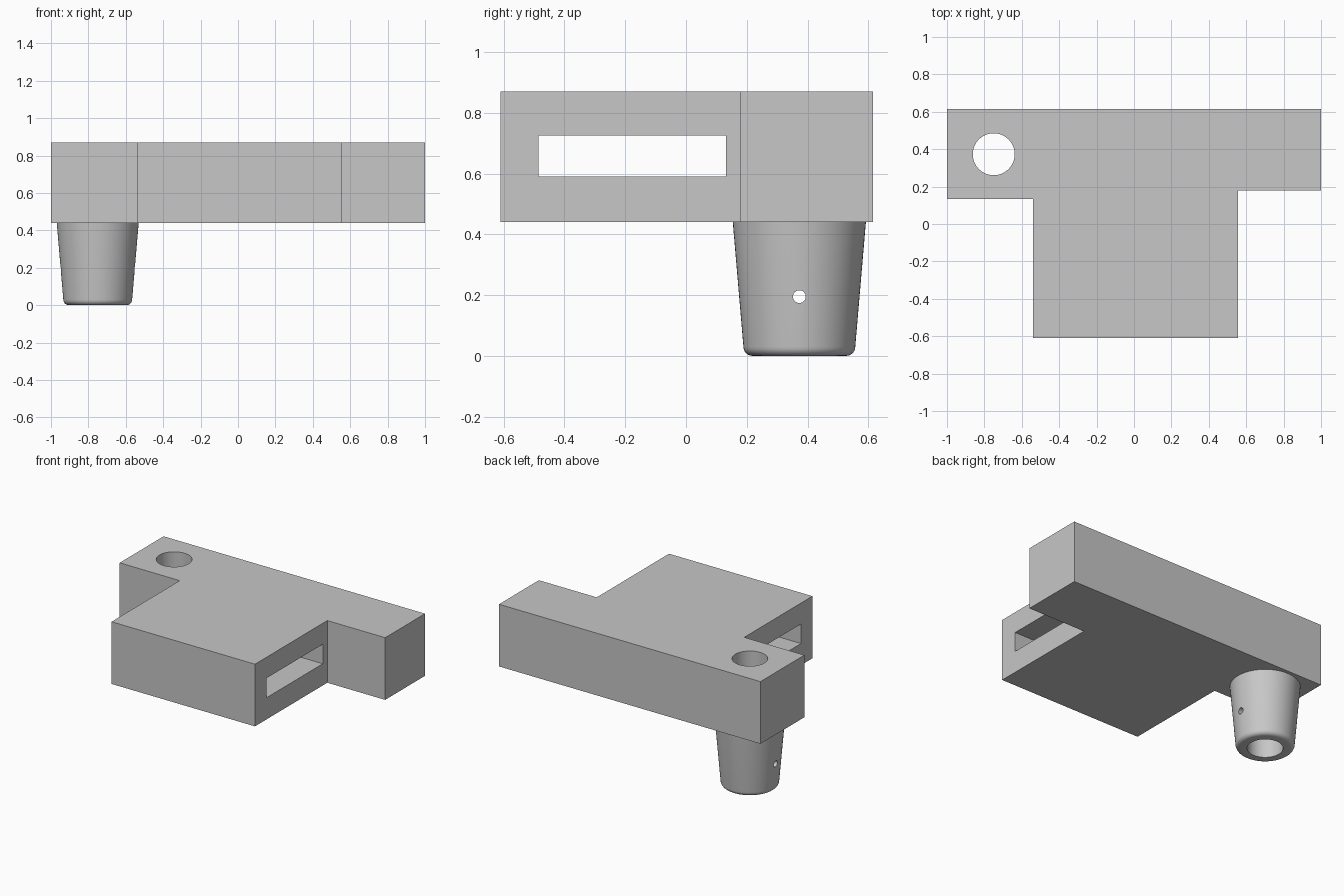
import bpy, bmesh, math
from mathutils import Matrix, Vector

cube = bpy.data.objects.get("Cube")
if cube:
    bpy.data.objects.remove(cube, do_unlink=True)

BOTTOM, TOP = 0.44, 0.87
BOSS_X, BOSS_Y = -0.75, 0.373

grey = bpy.data.materials.new("plain grey")
grey.use_nodes = True
grey.diffuse_color = (0.57, 0.57, 0.57, 1)
grey.node_tree.nodes["Principled BSDF"].inputs["Base Color"].default_value = grey.diffuse_color


def finish(name, bm):
    bmesh.ops.recalc_face_normals(bm, faces=bm.faces[:])
    mesh = bpy.data.meshes.new(name)
    bm.to_mesh(mesh)
    bm.free()
    mesh.materials.append(grey)
    obj = bpy.data.objects.new(name, mesh)
    bpy.context.collection.objects.link(obj)
    return obj


def prism(name, outline, z0, z1):
    bm = bmesh.new()
    face = bm.faces.new([bm.verts.new((x, y, z0)) for x, y in outline])
    top = bmesh.ops.extrude_face_region(bm, geom=[face])["geom"]
    verts = [v for v in top if isinstance(v, bmesh.types.BMVert)]
    bmesh.ops.translate(bm, verts=verts, vec=(0, 0, z1 - z0))
    return finish(name, bm)


def cylinder(name, radius, length, center, axis="Z", sides=64):
    bm = bmesh.new()
    turn = Matrix.Rotation(math.pi / 2, 4, "Y") if axis == "X" else Matrix()
    bmesh.ops.create_cone(bm, cap_ends=True, segments=sides, radius1=radius,
                          radius2=radius, depth=length,
                          matrix=Matrix.Translation(Vector(center)) @ turn)
    return finish(name, bm)


def lathe(name, profile, x, y, sides=64):
    bm = bmesh.new()
    rings = [[bm.verts.new((x + r * math.cos(2 * math.pi * i / sides),
                            y + r * math.sin(2 * math.pi * i / sides), z))
              for i in range(sides)] for r, z in profile]
    for a, b in zip(rings, rings[1:]):
        for i in range(sides):
            j = (i + 1) % sides
            bm.faces.new((a[i], a[j], b[j], b[i]))
    bm.faces.new(rings[0])
    bm.faces.new(rings[-1])
    return finish(name, bm)


def combine(target, other, operation):
    mod = target.modifiers.new(operation, "BOOLEAN")
    mod.operation, mod.solver, mod.object = operation, "EXACT", other
    bpy.context.view_layer.objects.active = target
    bpy.ops.object.modifier_apply(modifier=mod.name)
    bpy.data.objects.remove(other, do_unlink=True)


# T-shaped block with unequal wings
block = prism("bracket_body", [(-1, 0.615), (-1, 0.135), (-0.54, 0.135), (-0.54, -0.61),
                               (0.557, -0.61), (0.557, 0.18), (1, 0.18), (1, 0.615)],
              BOTTOM, TOP)

# tapered boss with a rounded foot, running up into the block
fillet, foot = 0.03, 0.184
profile = [(foot - fillet + fillet * math.sin(t), fillet - fillet * math.cos(t))
           for t in (math.pi / 2 * i / 6 for i in range(7))]
profile += [(0.219, BOTTOM), (0.219, BOTTOM + 0.06)]
combine(block, lathe("boss", profile, BOSS_X, BOSS_Y), "UNION")

# vertical bore, cross pin hole and the slot through the stem
combine(block, cylinder("bore", 0.112, 2, (BOSS_X, BOSS_Y, 0.5)), "DIFFERENCE")
combine(block, cylinder("pin_hole", 0.021, 0.8, (BOSS_X, BOSS_Y, 0.195), "X", 32), "DIFFERENCE")
slot = [(-0.7, -0.485), (0.7, -0.485), (0.7, 0.131), (-0.7, 0.131)]
combine(block, prism("slot", slot, 0.59, 0.725), "DIFFERENCE")

# smooth round faces, crisp edges
bpy.ops.object.select_all(action="DESELECT")
block.select_set(True)
bpy.context.view_layer.objects.active = block
bpy.ops.object.shade_smooth_by_angle(angle=math.radians(30))
